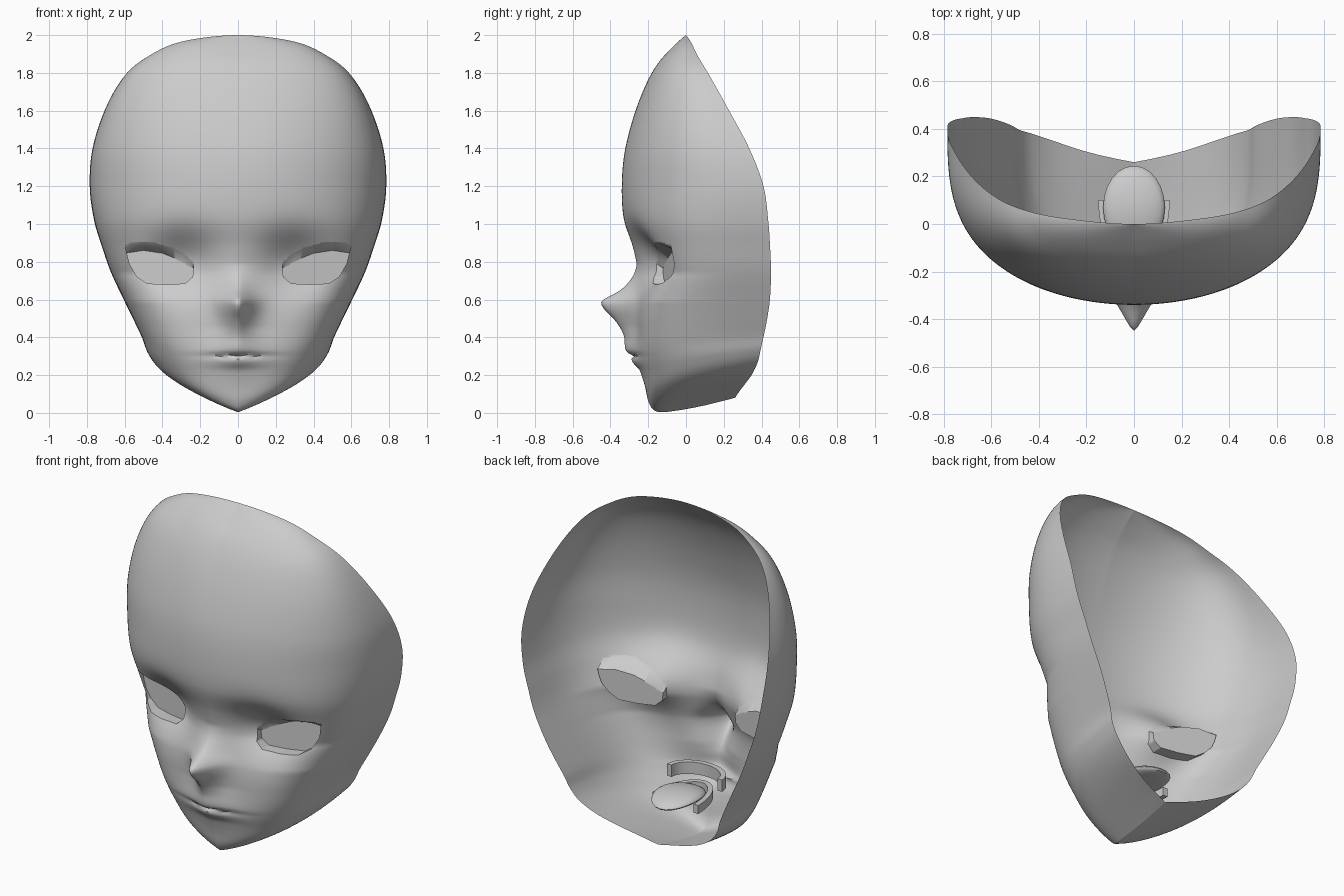
import bpy, bmesh
from math import sin, cos, pi, exp
from mathutils import Vector

cube = bpy.data.objects.get("Cube")
if cube:
    bpy.data.objects.remove(cube)

clay = bpy.data.materials.new("clay_grey")
clay.use_nodes = True
GREY = (0.6, 0.6, 0.6, 1)
clay.diffuse_color = GREY
clay.node_tree.nodes["Principled BSDF"].inputs["Base Color"].default_value = GREY

# Each row: centre y, centre z, rim x, rim y, rim z, squareness
# (the first and last rows only steer the curve)
ROWS = [
    (.08, 2.08, -.3, .025, 1.965, 2),
    (0, 2, 0, 0, 2, 2),
    (-.08, 1.925, .3, .025, 1.965, 2.1),
    (-.155, 1.84, .48, .065, 1.885, 2.3),
    (-.22, 1.72, .6, .125, 1.785, 2.6),
    (-.28, 1.56, .7, .22, 1.615, 2.8),
    (-.325, 1.38, .77, .335, 1.4, 2.9),
    (-.34, 1.2, .785, .41, 1.2, 3),
    (-.33, 1.03, .762, .435, 1.02, 3.3),
    (-.285, .88, .72, .445, .88, 3.6),
    (-.26, .75, .675, .45, .75, 3.7),
    (-.25, .6, .61, .445, .61, 3.6),
    (-.25, .45, .555, .43, .5, 3.5),
    (-.245, .3, .51, .412, .41, 3.3),
    (-.22, .16, .48, .395, .335, 2.9),
    (-.195, .05, .43, .38, .27, 2.5),
    (-.15, .006, .34, .35, .205, 2),
    (-.05, .012, .22, .31, .15, 1.4),
    (.1, .04, .1, .28, .11, 1.1),
    (.26, .08, 0, .26, .08, 1),
    (.42, .12, -.1, .24, .05, 1),
]
# Eye opening outline, counter-clockwise from the front
EYE = [(.235, .79), (.24, .72), (.28, .685), (.38, .68), (.48, .685), (.535, .72),
       (.575, .79), (.6, .89), (.5, .905), (.4, .89), (.3, .85)]
STEPS, COLS = 10, 46


def spline(points, steps):
    """Smooth rows of numbers through all but the first and last row."""
    pts = [Vector(p) for p in points]
    out = []
    for a, b, c, d in zip(pts, pts[1:], pts[2:], pts[3:]):
        for k in range(steps):
            t = k / steps
            out.append(b + (c - a) * (t / 2) + (a * 2 - b * 5 + c * 4 - d) * (t * t / 2)
                       + (b * 3 - a - c * 3 + d) * (t ** 3 / 2))
    return out + [pts[-2]]


# Nose and lips: height, forward offset on the centre line
FEATURES = spline([(.86, 0), (.79, 0), (.72, .03), (.655, .09), (.612, .165), (.588, .2),
                   (.55, .185), (.5, .135), (.45, .098), (.4, .077), (.35, .075),
                   (.32, .065), (.303, .03), (.285, .046), (.26, .037), (.23, .014),
                   (.19, .006), (.12, 0), (.05, 0)], 6)


def clamp(t):
    return min(max(t, 0), 1)


def feature(x, z):
    """Depth offset of nose, lips and eye sockets."""
    f = 0
    for (z1, f1), (z0, f0) in zip(FEATURES, FEATURES[1:]):
        if z0 <= z <= z1:
            f = f0 + (f1 - f0) * (z - z0) / (z1 - z0)
    width = .13 - .045 * clamp((z - .33) / .12)
    socket = .1 * exp(-((x - .3) / .17) ** 2 - ((z - .8) / .15) ** 2)
    return socket - f * exp(-(x / width) ** 1.5)


def finish(name, bm, angle):
    mesh = bpy.data.meshes.new(name)
    bm.to_mesh(mesh)
    bm.free()
    mesh.materials.append(clay)
    obj = bpy.data.objects.new(name, mesh)
    bpy.context.collection.objects.link(obj)
    bpy.ops.object.select_all(action='DESELECT')
    obj.select_set(True)
    bpy.context.view_layer.objects.active = obj
    bpy.ops.object.shade_smooth_by_angle(angle=angle)
    return obj


# Face shell, left half: round forehead, squarer cheeks and jaw
bm = bmesh.new()
grid = []
for yc, zc, xr, yr, zr, n in spline(ROWS, STEPS):
    m = 2 + (n - 2) * clamp((.74 - zc) / .16)
    row = []
    for j in range(COLS + 1):
        a = pi / 2 * (j / COLS) ** (m / 2)
        sx = sin(a) ** (2 / m)
        sy = 1 - max(cos(a), 0) ** (2 / n)
        x = max(xr, 0) * sx
        z = max(zc + (zr - zc) * (.6 * sx + .4 * sy), 0)
        y = yc + (yr - yc) * sy
        if y < .1:
            y += feature(x, z)
        row.append(bm.verts.new((x, y, z)))
    grid.append(row)
for top, low in zip(grid, grid[1:]):
    for j in range(COLS):
        bm.faces.new((top[j], low[j], low[j + 1], top[j + 1]))
bmesh.ops.remove_doubles(bm, verts=bm.verts, dist=.0005)

# Eye: cut the outline, then push the inside back to a flat plate under a sloping lid
inside = [f for f in bm.faces if .15 < f.calc_center_median().x < .68
          and .6 < f.calc_center_median().z < 1 and f.calc_center_median().y < .2]
for (x0, z0), (x1, z1) in zip(EYE, EYE[1:] + EYE[:1]):
    point, normal = Vector((x0, 0, z0)), Vector((z1 - z0, 0, x0 - x1))
    geom = set(inside)
    for f in inside:
        geom.update(f.edges)
        geom.update(f.verts)
    cut = bmesh.ops.bisect_plane(bm, geom=list(geom), dist=1e-5,
                                 plane_co=point, plane_no=normal)
    inside = [f for f in cut["geom"] if isinstance(f, bmesh.types.BMFace)
              and (f.calc_center_median() - point).dot(normal) < 0]
pushed = bmesh.ops.extrude_face_region(bm, geom=inside)["geom"]
old = [f for f in inside if f.is_valid]
if old:
    bmesh.ops.delete(bm, geom=old, context='FACES')
for v in pushed:
    if isinstance(v, bmesh.types.BMVert):
        v.co.z -= .045 * clamp((v.co.z - .72) / .13)
        v.co.y = .25 * (v.co.x - .24) - .12
face = finish("face_shell", bm, .85)
mirror = face.modifiers.new("mirror", 'MIRROR')
mirror.merge_threshold = .001


# Teeth arches, open towards the back
def arch(name, z, height, radius, y, depth):
    bm = bmesh.new()
    rings = []
    for k in range(25):
        a = pi * k / 24
        rings.append([bm.verts.new((cos(a) * (radius - i), y - sin(a) * (depth - i), h))
                      for i, h in ((0, z), (0, z + height), (.03, z + height), (.03, z))])
    for p, q in zip(rings, rings[1:]):
        for i in range(4):
            bm.faces.new((p[i], p[i - 1], q[i - 1], q[i]))
    bm.faces.new(rings[0])
    bm.faces.new(rings[-1][::-1])
    bmesh.ops.recalc_face_normals(bm, faces=bm.faces)
    finish(name, bm, .6)


arch("upper_teeth", .31, .07, .18, -.08, .14)
arch("lower_teeth", .24, .05, .15, .1, .28)

# Tongue: flattened, with a blunt tip
bm = bmesh.new()
bmesh.ops.create_uvsphere(bm, u_segments=24, v_segments=12, radius=1)
for v in bm.verts:
    x, y, z = v.co
    v.co = (x * .13, .07 + y * .175, .305 + z * .032 - .02 * y * y)
finish("tongue", bm, .6)
